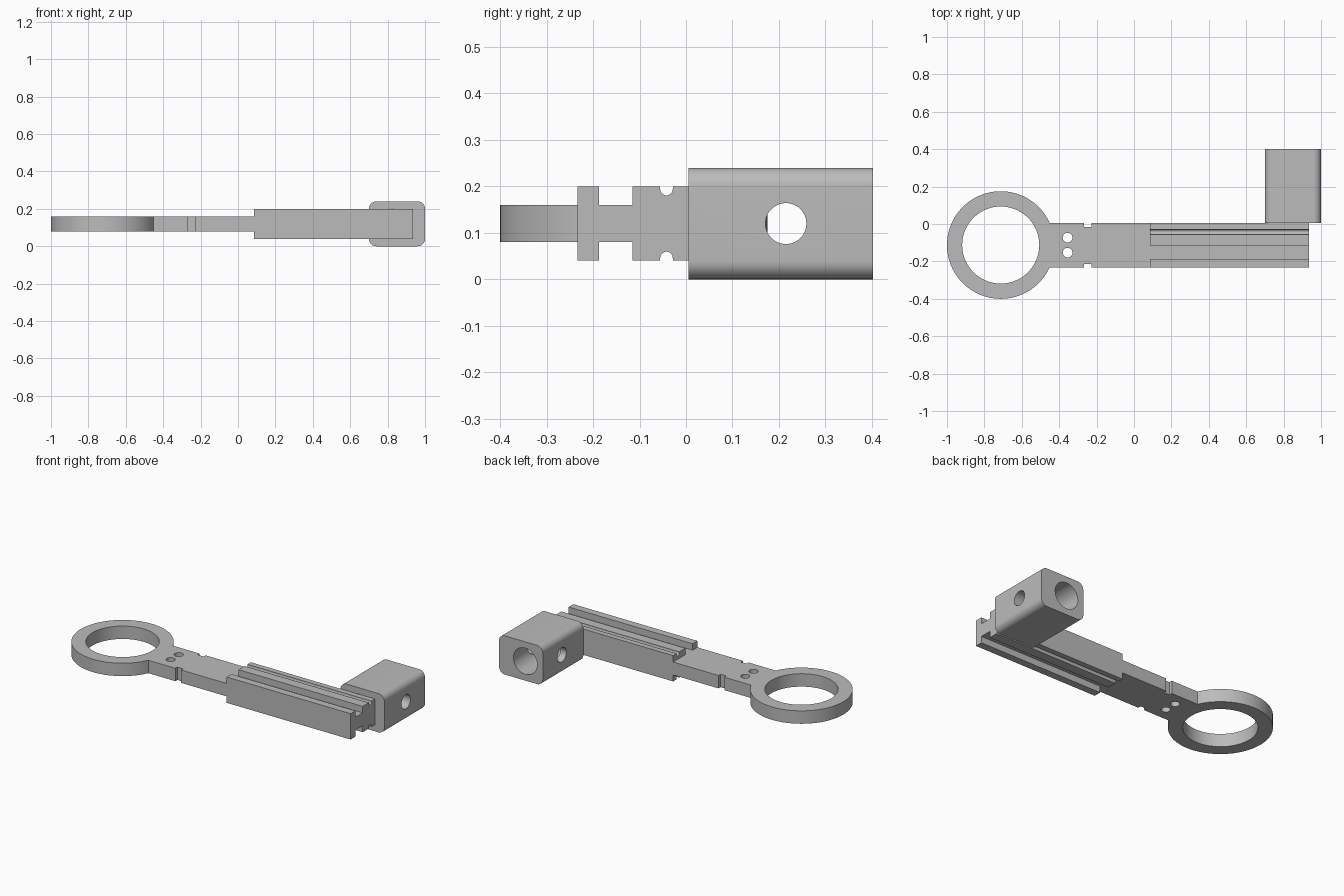
import bpy, bmesh, math
from mathutils import Vector

if "Cube" in bpy.data.objects:
    bpy.data.objects.remove(bpy.data.objects["Cube"], do_unlink=True)

grey = bpy.data.materials.new("plain grey")
grey.use_nodes = True
colour = (0.5, 0.5, 0.5, 1)
grey.diffuse_color = colour
grey.node_tree.nodes["Principled BSDF"].inputs["Base Color"].default_value = colour


def prism(name, profile, axis, start, end):
    """Extrude a 2D profile along an axis; the profile uses the other two axes in order."""
    bm = bmesh.new()
    verts = []
    for p in profile:
        co = list(p)
        co.insert("xyz".index(axis), start)
        verts.append(bm.verts.new(co))
    face = bm.faces.new(verts)
    out = bmesh.ops.extrude_face_region(bm, geom=[face])
    shift = Vector([end - start if a == axis else 0 for a in "xyz"])
    bmesh.ops.translate(bm, vec=shift, verts=[v for v in out["geom"] if isinstance(v, bmesh.types.BMVert)])
    bmesh.ops.recalc_face_normals(bm, faces=bm.faces[:])
    mesh = bpy.data.meshes.new(name)
    bm.to_mesh(mesh)
    bm.free()
    mesh.materials.append(grey)
    obj = bpy.data.objects.new(name, mesh)
    bpy.context.collection.objects.link(obj)
    return obj


def arc(cx, cy, r, a0=0, a1=360, n=64):
    """Points on an arc; a full turn leaves out the repeated end point."""
    count = n if a1 - a0 == 360 else n + 1
    angles = [math.radians(a0 + (a1 - a0) * i / n) for i in range(count)]
    return [(cx + r * math.cos(a), cy + r * math.sin(a)) for a in angles]


def rect(x0, x1, y0, y1):
    return [(x0, y0), (x1, y0), (x1, y1), (x0, y1)]


def combine(obj, tool, operation="DIFFERENCE"):
    """Apply a boolean and discard the tool."""
    mod = obj.modifiers.new("boolean", "BOOLEAN")
    mod.operation, mod.solver, mod.object = operation, "EXACT", tool
    bpy.context.view_layer.objects.active = obj
    bpy.ops.object.modifier_apply(modifier=mod.name)
    tool.hide_render = True
    bpy.data.objects.remove(tool, do_unlink=True)


def smooth(obj):
    bpy.ops.object.select_all(action="DESELECT")
    obj.select_set(True)
    bpy.context.view_layer.objects.active = obj
    bpy.ops.object.shade_smooth_by_angle(angle=math.radians(30))


# Shared limits of the straight body
FRONT, BACK, MID_Z = -0.233, 0.005, 0.12
RING = (-0.7125, -0.1125)
RAIL_START, RAIL_END = 0.085, 0.935

# Ring and arm: one flat plate with bore, pin holes and edge notches
plate = prism("ring_and_arm", arc(*RING, 0.2875, n=96), "z", 0.08, 0.16)
combine(plate, prism("arm", rect(-0.6, RAIL_START, FRONT, BACK), "z", 0.08, 0.16), "UNION")
combine(plate, prism("bore", arc(*RING, 0.206, n=96), "z", 0, 0.3))
for y in (-0.073, -0.153):
    combine(plate, prism("pin_hole", arc(-0.355, y, 0.026, n=32), "z", 0, 0.3))
for y in (FRONT, BACK):
    combine(plate, prism("notch", rect(-0.266, -0.226, y - 0.02, y + 0.02), "z", 0, 0.3))
smooth(plate)

# Rail: upper half profile mirrored about the mid height
upper = [(FRONT, 0.2), (-0.187, 0.2), (-0.187, 0.16), (-0.115, 0.16), (-0.115, 0.2)]
upper += arc(-0.042, 0.194, 0.0135, 180, 360, 12)
upper.insert(5, (-0.0555, 0.2))
upper += [(-0.0285, 0.2), (BACK, 0.2)]
lower = [(y, 2 * MID_Z - z) for y, z in reversed(upper)]
rail = prism("grooved_rail", upper + lower, "x", RAIL_START, RAIL_END)
smooth(rail)

# End block: rounded section with a long bore and a cross hole
section = []
for cx, cz, a in ((0.956, 0.2, 0), (0.744, 0.2, 90), (0.744, 0.04, 180), (0.956, 0.04, 270)):
    section += arc(cx, cz, 0.04, a, a + 90, 10)
section = [(x + (0.004 if x > 0.85 else -0.004), z) for x, z in section]
block = prism("end_block", section, "y", BACK, 0.402)
combine(block, prism("long_bore", arc(0.82, MID_Z, 0.081, n=64), "y", -0.1, 0.5))
combine(block, prism("cross_hole", arc(0.215, MID_Z, 0.044, n=48), "x", 0.6, 1.1))
smooth(block)
